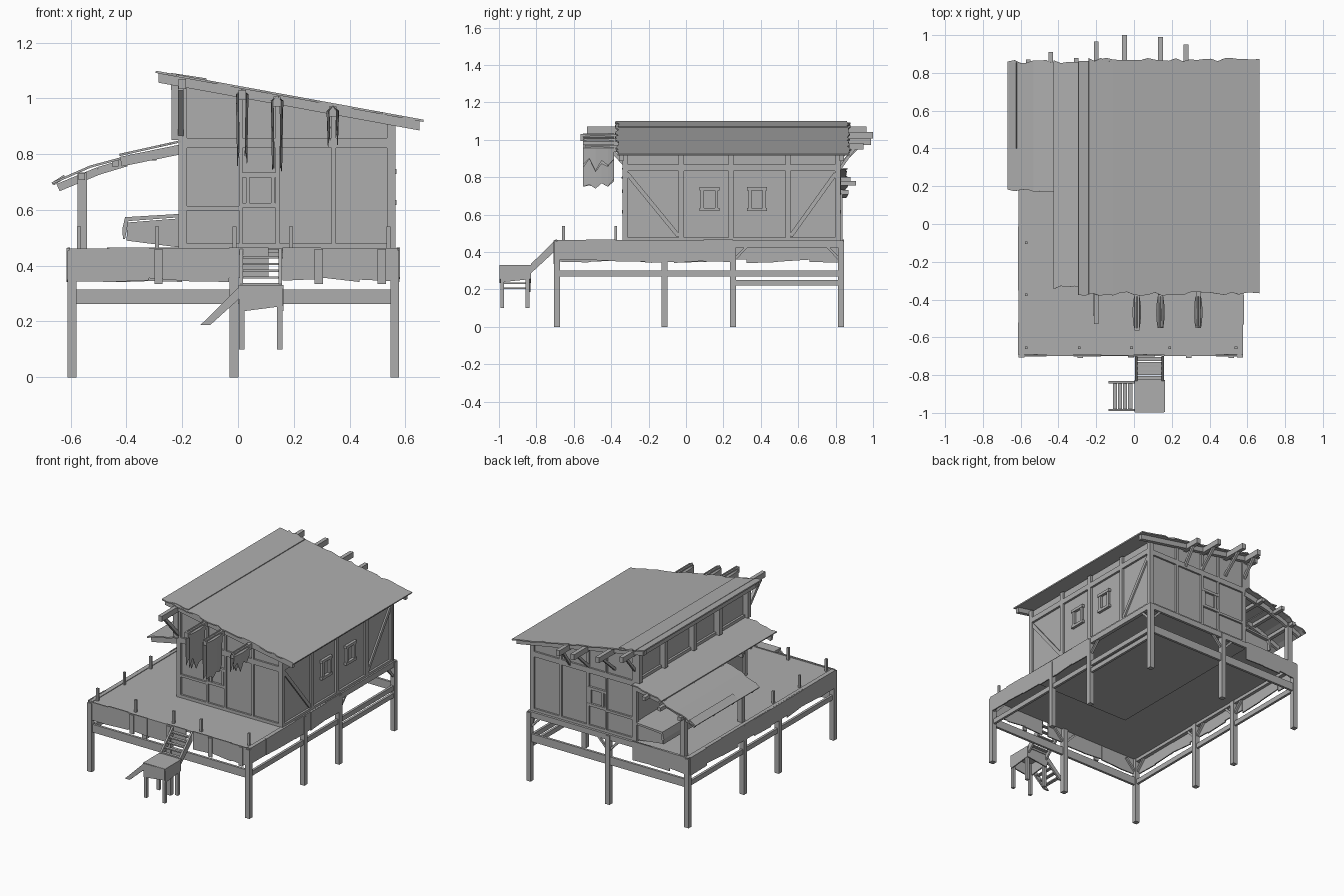
import bpy, bmesh, math, random
from mathutils import Vector

random.seed(4)
if "Cube" in bpy.data.objects:
    bpy.data.objects.remove(bpy.data.objects["Cube"])

GREY = (0.42, 0.42, 0.42, 1)
mat = bpy.data.materials.new("weathered grey")
mat.use_nodes = True
mat.diffuse_color = GREY
mat.node_tree.nodes["Principled BSDF"].inputs["Base Color"].default_value = GREY


def finish(name, bm):
    bmesh.ops.recalc_face_normals(bm, faces=bm.faces)
    me = bpy.data.meshes.new(name)
    bm.to_mesh(me)
    bm.free()
    me.materials.append(mat)
    ob = bpy.data.objects.new(name, me)
    bpy.context.collection.objects.link(ob)
    return ob


def prism(name, pts, a, b, axis="y"):
    """Extrude a profile: (x, z) along y, or (y, z) along x."""
    bm = bmesh.new()
    place = (lambda p, t: (p[0], t, p[1])) if axis == "y" else (lambda p, t: (t, p[0], p[1]))
    face = bm.faces.new([bm.verts.new(place(p, a)) for p in pts])
    out = bmesh.ops.extrude_face_region(bm, geom=[face])
    move = Vector((0, b - a, 0) if axis == "y" else (b - a, 0, 0))
    bmesh.ops.translate(bm, verts=[v for v in out["geom"] if isinstance(v, bmesh.types.BMVert)], vec=move)
    return finish(name, bm)


def box(name, x0, x1, y0, y1, z0, z1):
    return prism(name, [(x0, z0), (x1, z0), (x1, z1), (x0, z1)], y0, y1)


def bar(name, p, q, w=0.02, h=0.02):
    """Square timber running between two points."""
    p, q = Vector(p), Vector(q)
    d = q - p
    bm = bmesh.new()
    bmesh.ops.create_cube(bm, size=1)
    bmesh.ops.scale(bm, verts=bm.verts, vec=(w, h, d.length))
    ob = finish(name, bm)
    ob.location = (p + q) / 2
    ob.rotation_euler = d.to_track_quat("Z", "Y").to_euler()
    return ob


def sheet(name, profile, y0, y1, strips, rag=0.01, thick=0.008):
    """Roof sheet following an (x, z) profile, with ragged ends."""
    bm = bmesh.new()
    prev = None
    for (xa, za), (xb, zb) in zip(profile, profile[1:]):
        for i in range(strips + 1):
            if i == 0 and prev:
                continue
            t = i / strips
            x, z = xa + (xb - xa) * t, za + (zb - za) * t
            ends = (y0 + random.uniform(-rag, rag), y1 + random.uniform(-rag, rag))
            row = [bm.verts.new((x, y, z)) for y in ends]
            if prev:
                bm.faces.new((prev[0], row[0], row[1], prev[1]))
            prev = row
    ob = finish(name, bm)
    mod = ob.modifiers.new("thickness", "SOLIDIFY")
    mod.thickness = thick
    mod.offset = 0
    return ob


def roof_z(x):
    return 1.095 - 0.183 * (x + 0.295)


# Deck and the house floor below it
X0, X1, Y0, Y1 = -0.605, 0.573, -0.69, 0.84
POST_X, POST_Y = (-0.595, -0.015, 0.562), (-0.69, -0.115, 0.25, 0.83)
box("deck", X0, X1, Y0, Y1, 0.446, 0.458)
box("floor_frame", -0.21, 0.56, -0.335, 0.82, 0.43, 0.448)

# Stilts around the rim with knee braces
for x in POST_X:
    for y in POST_Y:
        if x == POST_X[1] and y not in (POST_Y[0], POST_Y[3]):
            continue
        box("stilt", x - 0.016, x + 0.016, y - 0.016, y + 0.016, 0, 0.455)
        for s in (-1, 1):
            if x != POST_X[1] and Y0 < y + s * 0.08 < Y1:
                bar("stilt_brace", (x, y, 0.35), (x, y + s * 0.08, 0.435), 0.014, 0.014)
            if y in (POST_Y[0], POST_Y[3]) and X0 < x + s * 0.08 < X1:
                bar("stilt_brace", (x, y, 0.35), (x + s * 0.08, y, 0.435), 0.014, 0.014)

# Rails between stilts
for y in (POST_Y[0], POST_Y[3]):
    box("end_rail", POST_X[0], POST_X[2], y - 0.008, y + 0.008, 0.262, 0.315)
for x in (POST_X[0], POST_X[2]):
    box("side_rail", x - 0.008, x + 0.008, POST_Y[0], POST_Y[3], 0.268, 0.3)
    box("edge_beam", x - 0.012, x + 0.012, Y0, Y1, 0.425, 0.462)
box("low_rail", POST_X[2] - 0.008, POST_X[2] + 0.008, POST_Y[2], POST_Y[3], 0.22, 0.25)
box("back_edge_beam", X0, X1, 0.825, 0.842, 0.425, 0.462)


# Uneven skirt boards hung along the deck edge
def skirt(a, b, across, axis, count):
    step = (b - a) / count
    for i in range(count):
        s, e = a + i * step, a + (i + 1) * step
        low = [0.35 + random.uniform(-0.01, 0.01) for k in range(2)]
        top = 0.463 + random.uniform(-0.003, 0.003)
        off = across + random.uniform(-0.003, 0.003)
        prism("skirt_board", [(s, low[0]), (e, low[1]), (e, top), (s, top)], off - 0.004, off + 0.004, axis)


skirt(X0, 0.11, -0.696, "y", 5)
skirt(0.16, X1, -0.696, "y", 3)
skirt(Y0, 0.25, X1 + 0.002, "x", 6)
skirt(Y0, 0.83, X0 - 0.004, "x", 9)
skirt(X0, -0.2, 0.841, "y", 3)

# Short rail stubs on the deck
for x in (-0.57, -0.29, -0.013, 0.19, 0.54):
    box("deck_stub", x - 0.007, x + 0.007, -0.662, -0.648, 0.45, 0.54)
for y in (-0.375, -0.1):
    box("deck_stub", -0.577, -0.563, y - 0.007, y + 0.007, 0.45, 0.54)
for x in (-0.285, 0.29, 0.515):
    box("skirt_cleat", x - 0.015, x + 0.015, -0.709, -0.7, 0.335, 0.46)

# House core with sloping top
HX0, HX1, HY0, HY1 = -0.2, 0.55, -0.327, 0.814
prism("house_walls", [(HX0, 0.45), (HX1, 0.45), (HX1, roof_z(HX1) - 0.02), (HX0, roof_z(HX0) - 0.02)], HY0, HY1)

# Timber framing, window and barge rafter on front and back
for wall, out in ((HY0, -1), (HY1, 1)):
    ya, yb = sorted((wall, wall + out * 0.012))
    for x, w in ((-0.197, 0.028), (0.01, 0.014), (0.142, 0.016), (0.343, 0.016), (0.55, 0.03)):
        box("wall_stud", x - w / 2, x + w / 2, ya, yb, 0.46, roof_z(x) - 0.02)
    for z, h in ((0.47, 0.02), (0.84, 0.035)):
        box("wall_plate", -0.21, 0.562, ya, yb, z - h / 2, z + h / 2)
    box("mid_rail", -0.2, 0.01, ya, yb, 0.598, 0.614)
    for z in (0.615, 0.725):
        box("window_bar", 0.01, 0.142, ya - 0.002, yb + 0.002, z - 0.009, z + 0.009)
    for x in (0.035, 0.125):
        box("window_side", x - 0.007, x + 0.007, ya, yb, 0.61, 0.73)
    y = wall + out * 0.02
    xl, xr = -0.285, 0.65
    prism("barge_rafter", [(xl, roof_z(xl) - 0.037), (xr, roof_z(xr) - 0.037),
                           (xr, roof_z(xr) - 0.004), (xl, roof_z(xl) - 0.004)], y - 0.012, y + 0.012)

# Framing on the long walls
for wall, out in ((HX0, -1), (HX1, 1)):
    xa, xb = sorted((wall, wall + out * 0.014))
    for y in (-0.325, -0.025, 0.24, 0.545, 0.81):
        box("side_stud", xa, xb, y - 0.014, y + 0.014, 0.46, roof_z(wall) - 0.02)
        if out < 0:
            box("clerestory_post", -0.238, -0.2, y - 0.015, y + 0.015, 0.85, 1.05)
    for z, h in ((0.465, 0.025), (0.85, 0.035)):
        box("side_plate", xa, xb, -0.338, 0.825, z - h / 2, z + h / 2)
box("clerestory_beam", -0.24, -0.2, -0.34, 0.83, 1.03, 1.06)
for a, b in ((-0.315, -0.04), (0.8, 0.56)):
    bar("diagonal_brace", (0.554, a, 0.82), (0.554, b, 0.485), 0.012, 0.022)
for y in (0.125, 0.38):
    for z in (0.627, 0.737):
        box("window_ledge", 0.55, 0.568, y - 0.054, y + 0.054, z - 0.009, z + 0.009)
    for s in (-0.038, 0.038):
        box("window_jamb", 0.55, 0.565, y + s - 0.009, y + s + 0.009, 0.63, 0.735)

# Main roof and its overlapping ridge sheet
sheet("main_roof", [(-0.295, roof_z(-0.295)), (0.665, roof_z(0.665))], -0.37, 0.87, 26)
sheet("roof_overlay", [(-0.24, roof_z(-0.24) + 0.002), (-0.113, roof_z(-0.113) + 0.006)], -0.368, 0.87, 4)
box("roof_edge_board", -0.28, -0.262, -0.35, 0.85, 1.055, 1.086)

# Beams poking out under the roof, with knee braces
for x, y0, y1 in ((-0.2, -0.53, 0.965), (0.015, -0.565, 0.3), (0.14, -0.545, 0.99),
                  (0.34, -0.54, 0.3), (-0.05, 0.2, 1.0), (0.275, 0.2, 0.95)):
    z = roof_z(x) - 0.026
    box("roof_beam", x - 0.013, x + 0.013, y0, y1, z - 0.018, z + 0.018)
    if y1 > 0.9:
        bar("beam_brace", (x, 0.815, z - 0.13), (x, y1 - 0.05, z - 0.01), 0.016, 0.016)
bar("front_beam_brace", (-0.205, -0.33, 0.87), (-0.205, -0.48, 1.035), 0.02, 0.02)

# Torn cloths draped over the front beams
for x, low in ((0.015, 0.78), (0.14, 0.73), (0.34, 0.85)):
    top = roof_z(x) - 0.004
    bm = bmesh.new()
    for s in (-1, 1):
        prev = None
        for i in range(6):
            t = i / 5
            y = -0.55 + 0.165 * t
            bulge = 0.015 + 0.008 * math.sin(math.pi * t)
            end = low + (0.045 if i % 2 else 0) + random.uniform(-0.025, 0.025)
            col = [bm.verts.new(p) for p in ((x, y, top), (x + s * bulge, y, top - 0.02), (x + s * bulge * 0.8, y, end))]
            if prev:
                for k in range(2):
                    bm.faces.new((prev[k], col[k], col[k + 1], prev[k + 1]))
            prev = col
    cloth = finish("beam_cloth", bm)
    cloth.modifiers.new("thickness", "SOLIDIFY").thickness = 0.003

# Side canopy: inner sheet, lower outer sheet, frame
sheet("inner_canopy", [(-0.425, 0.797), (-0.205, 0.846)], -0.335, 0.86, 6)
sheet("outer_canopy", [(-0.667, 0.695), (-0.53, 0.755), (-0.4, 0.79)], 0.175, 0.86, 4)
prism("canopy_edge_strip", [(-0.667, 0.698), (-0.66, 0.688), (-0.618, 0.715), (-0.624, 0.726)], 0.4, 0.855)
for y in (-0.3, 0.0, 0.22, 0.52, 0.82):
    bar("inner_rafter", (-0.42, y, 0.773), (-0.2, y, 0.818), 0.02, 0.035)
for y in (0.22, 0.42, 0.62, 0.82):
    bar("outer_rafter", (-0.645, y, 0.68), (-0.5, y, 0.74), 0.018, 0.028)
    bar("outer_rafter", (-0.5, y, 0.74), (-0.4, y, 0.77), 0.018, 0.028)
for x, z, y0, y1 in ((-0.56, 0.72, 0.19, 0.87), (-0.44, 0.768, 0.18, 0.91), (-0.305, 0.79, -0.3, 0.88)):
    box("canopy_purlin", x - 0.012, x + 0.012, y0, y1, z - 0.012, z + 0.012)
for y in (0.22, 0.82):
    box("canopy_post", -0.576, -0.542, y - 0.016, y + 0.016, 0.455, 0.735)

# Storage bench under the canopy
prism("bench", [(-0.4, 0.49), (-0.205, 0.465), (-0.205, 0.57), (-0.395, 0.555)], 0.42, 0.81)
prism("bench_cover", [(-0.412, 0.495), (-0.405, 0.495), (-0.393, 0.56), (-0.205, 0.574),
                      (-0.205, 0.586), (-0.405, 0.574), (-0.415, 0.53)], 0.4, 0.825)

# Upper stair, landing and lower stair
for x in (0.012, 0.152):
    prism("stair_stringer", [(-0.7, 0.462), (-0.83, 0.335), (-0.83, 0.285), (-0.7, 0.405)], x - 0.006, x + 0.006, "x")
for i in range(5):
    y, z = -0.715 - i * 0.025, 0.43 - i * 0.024
    box("stair_tread", 0.012, 0.152, y - 0.01, y + 0.01, z - 0.004, z + 0.004)
box("landing", 0.002, 0.163, -0.995, -0.825, 0.318, 0.33)
for y in (-0.993, -0.834):
    prism("landing_skirt", [(0.005, 0.235), (0.16, 0.255), (0.16, 0.33), (0.005, 0.325)], y - 0.004, y + 0.004)
for x in (0.007, 0.159):
    prism("landing_side", [(-0.99, 0.238), (-0.83, 0.255), (-0.83, 0.325), (-0.99, 0.325)], x - 0.004, x + 0.004, "x")
for x in (0.014, 0.15):
    for y in (-0.982, -0.848):
        box("landing_leg", x - 0.01, x + 0.01, y - 0.01, y + 0.01, 0.1, 0.32)
for y in (-0.985, -0.838):
    prism("lower_stringer", [(0.005, 0.325), (-0.135, 0.187), (-0.1, 0.187), (0.005, 0.282)], y - 0.006, y + 0.006)
for i in range(4):
    x, z = -0.02 - i * 0.027, 0.285 - i * 0.026
    box("lower_tread", x - 0.011, x + 0.011, -0.985, -0.838, z - 0.004, z + 0.004)
